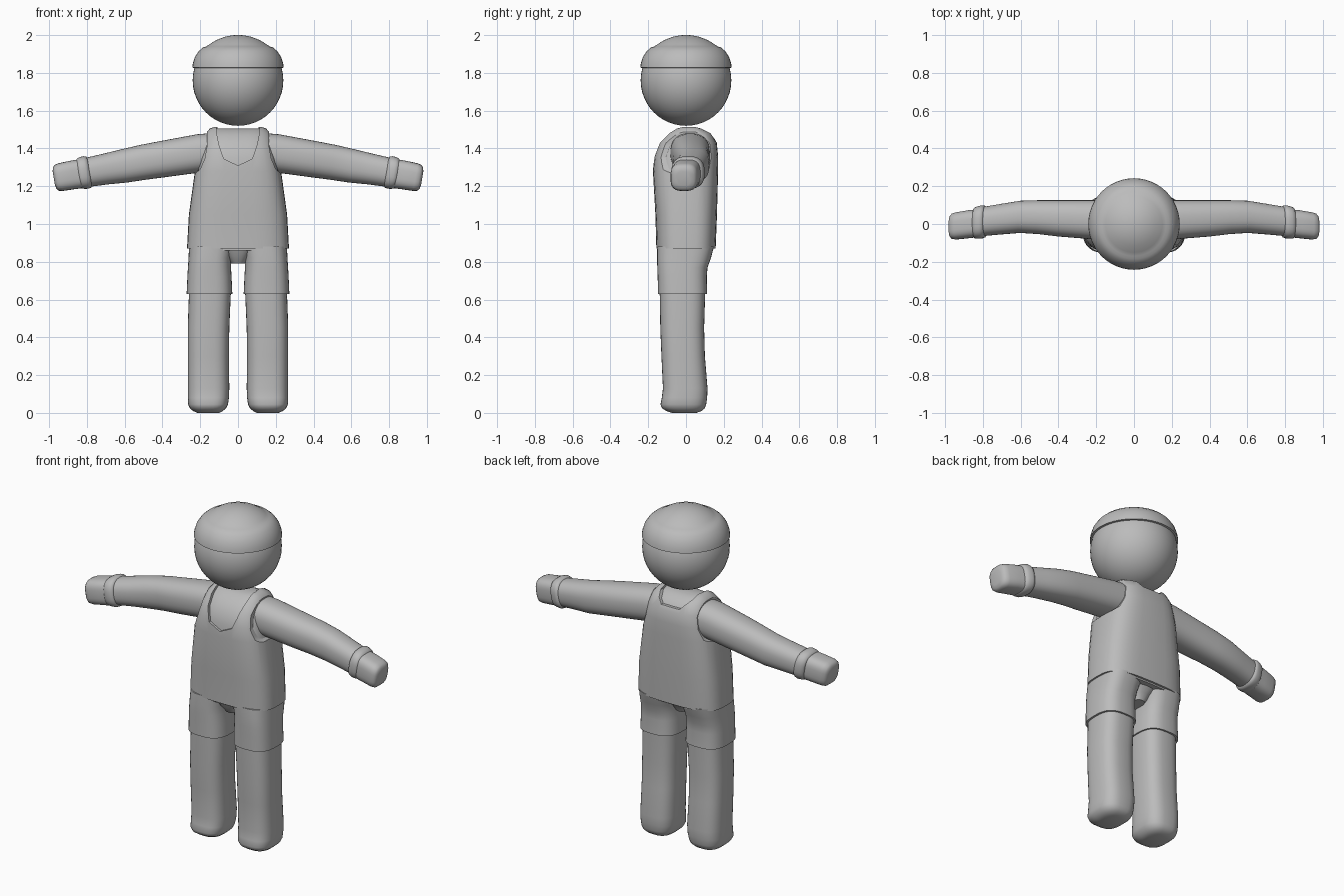
import bpy, bmesh, math
from mathutils import Vector

if "Cube" in bpy.data.objects:
    bpy.data.objects.remove(bpy.data.objects["Cube"])

grey = bpy.data.materials.new("plain grey")
grey.diffuse_color = (0.5, 0.5, 0.5, 1)
grey.use_nodes = True
grey.node_tree.nodes["Principled BSDF"].inputs["Base Color"].default_value = grey.diffuse_color


def finish(bm, name, angle=40):
    bmesh.ops.recalc_face_normals(bm, faces=bm.faces)
    me = bpy.data.meshes.new(name)
    bm.to_mesh(me)
    bm.free()
    me.materials.append(grey)
    me.shade_smooth()
    me.set_sharp_from_angle(angle=math.radians(angle))
    ob = bpy.data.objects.new(name, me)
    bpy.context.collection.objects.link(ob)
    return ob


def loft(name, rings, power=2.6, sides=36, angle=40):
    """rings: (centre, half-axis u, half-axis v) joined as a rounded-box tube."""
    bm = bmesh.new()
    rows = []
    for c, u, v in rings:
        row = []
        for i in range(sides):
            a = math.tau * i / sides
            p = [math.copysign(abs(t) ** (2 / power), t) for t in (math.cos(a), math.sin(a))]
            row.append(bm.verts.new(Vector(c) + Vector(u) * p[0] + Vector(v) * p[1]))
        rows.append(row)
    for r, s in zip(rows, rows[1:]):
        for i in range(sides):
            j = (i + 1) % sides
            bm.faces.new((r[i], r[j], s[j], s[i]))
    bm.faces.new(rows[0])
    bm.faces.new(rows[-1])
    return finish(bm, name, angle)


def upright(name, rows, side=1, **kw):
    """rows: (z, x0, x1, y0, y1)"""
    return loft(name, [((side * (a + b) / 2, (c + d) / 2, z), ((b - a) / 2, 0, 0),
                        (0, (d - c) / 2, 0)) for z, a, b, c, d in rows], **kw)


def limb(name, rows, side, **kw):
    """rows: (x, y centre, z centre, half y, half z), tilted across a drooping arm"""
    return loft(name, [((side * x, y, z), (0, hy, 0), (side * 0.17 * hz, 0, hz))
                       for x, y, z, hy, hz in rows], **kw)


def prism(pts, y0, y1):
    bm = bmesh.new()
    face = bm.faces.new([bm.verts.new((x, y0, z)) for x, z in pts])
    new = bmesh.ops.extrude_face_region(bm, geom=[face])["geom"]
    bmesh.ops.translate(bm, vec=(0, y1 - y0, 0),
                        verts=[v for v in new if isinstance(v, bmesh.types.BMVert)])
    return finish(bm, "cutter")


def cut(ob, cutters):
    for c in cutters:
        m = ob.modifiers.new("cut", "BOOLEAN")
        m.operation, m.object, m.solver = "DIFFERENCE", c, "EXACT"
    bpy.context.view_layer.update()
    me = bpy.data.meshes.new_from_object(ob.evaluated_get(bpy.context.evaluated_depsgraph_get()))
    ob.modifiers.clear()
    ob.data = me
    me.shade_smooth()
    me.set_sharp_from_angle(angle=math.radians(35))
    for c in cutters:
        bpy.data.objects.remove(c)


# head
bm = bmesh.new()
bmesh.ops.create_uvsphere(bm, u_segments=48, v_segments=24, radius=0.24)
bmesh.ops.translate(bm, vec=(0, 0, 1.76), verts=bm.verts)
finish(bm, "head")

# cap with a raised band and a rounded crown
cap = [(.225, 1.825), (.242, 1.828), (.239, 1.85), (.228, 1.885), (.208, 1.915), (.185, 1.935),
       (.17, 1.939), (.15, 1.952), (.115, 1.974), (.07, 1.991), (.03, 1.999), (.004, 2.0)]
loft("cap", [((0, 0, z), (r, 0, 0), (0, r, 0)) for r, z in cap], power=2, sides=48)

# torso and sleeveless top
body = [(.87, .27, -.157, .157), (1.05, .26, -.162, .164), (1.28, .228, -.175, .17),
        (1.36, .21, -.168, .17), (1.43, .19, -.145, .163), (1.48, .17, -.10, .135),
        (1.505, .15, -.06, .09), (1.514, .125, -.03, .06)]
upright("torso", [(z - .009, -h + .013, h - .013, a + .013, b - .013) for z, h, a, b in body], power=3.2)
top = upright("sleeveless_top", [(z, -h, h, a, b) for z, h, a, b in body], power=3.2)
arm_hole = [(.165, 1.6), (.163, 1.42), (.175, 1.35), (.2, 1.29), (.225, 1.27), (.4, 1.27), (.4, 1.6)]
neck = [(.118, 1.6), (.113, 1.48), (.098, 1.41), (.075, 1.345), (0, 1.31)]
nape = [(.118, 1.6), (.108, 1.5), (.06, 1.45)]


def mirrored(half):
    return half + [(-x, z) for x, z in reversed(half) if x > 0]


cut(top, [prism(arm_hole, -1, 1), prism([(-x, z) for x, z in arm_hole], -1, 1),
          prism(mirrored(neck), -1, .02), prism(mirrored(nape), .01, 1)])

# crotch of the shorts
upright("shorts_crotch", [(.79, -.04, .04, -.09, .07), (.83, -.068, .068, -.12, .09),
                          (.88, -.11, .11, -.14, .13)])

for side, tag in ((1, "left"), (-1, "right")):
    # arm
    limb(tag + "_arm", [(.08, .022, 1.385, .105, .10), (.2, .022, 1.375, .104, .10),
                        (.4, .03, 1.343, .096, .095), (.5, .036, 1.327, .09, .092),
                        (.6, .038, 1.308, .085, .088), (.7, .026, 1.291, .081, .081),
                        (.8, .013, 1.273, .077, .076)], side, power=2.4)
    # cuff
    limb(tag + "_cuff", [(.785, .014, 1.276, .074, .072), (.79, .013, 1.275, .084, .082),
                         (.805, .011, 1.273, .088, .086), (.825, .008, 1.27, .086, .084),
                         (.84, .006, 1.267, .082, .079), (.845, .005, 1.266, .073, .071)],
         side, power=2.6, angle=60)
    # hand
    limb(tag + "_hand", [(.82, .005, 1.268, .074, .076), (.88, -.002, 1.259, .074, .075),
                         (.94, -.01, 1.248, .072, .073), (.96, -.012, 1.244, .067, .068),
                         (.97, -.013, 1.242, .056, .057), (.975, -.013, 1.241, .036, .038)],
         side, power=3, angle=60)
    # leg with rounded foot
    upright(tag + "_leg", [(0, .10, .215, -.075, .055), (.01, .08, .238, -.105, .083),
                           (.025, .063, .255, -.127, .1), (.045, .053, .264, -.135, .107),
                           (.08, .048, .266, -.128, .112), (.13, .046, .266, -.122, .114),
                           (.3, .048, .266, -.13, .1), (.45, .046, .266, -.136, .096),
                           (.68, .036, .258, -.14, .103)], side, power=2.8, angle=60)
    # leg of the shorts
    upright(tag + "_shorts_leg", [(.63, .03, .272, -.148, .112), (.72, .034, .268, -.15, .11),
                                  (.77, .037, .265, -.152, .114), (.82, .035, .262, -.153, .132),
                                  (.88, .02, .259, -.152, .148)], side, power=2.8)
